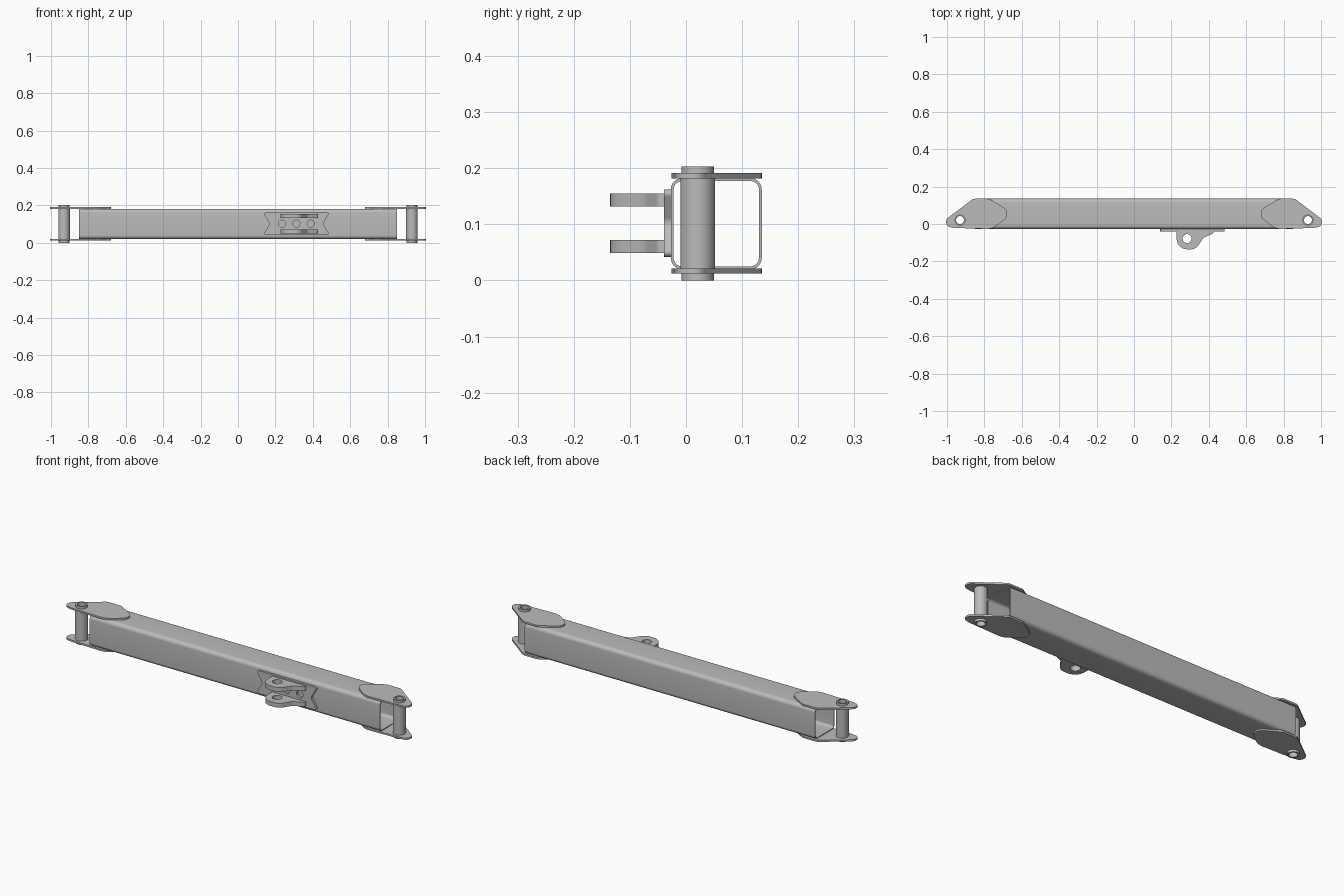
import bpy, bmesh, math
from mathutils import Matrix, Vector

if "Cube" in bpy.data.objects:
    bpy.data.objects.remove(bpy.data.objects["Cube"], do_unlink=True)

steel = bpy.data.materials.new("grey steel")
steel.use_nodes = True
GREY = (0.5, 0.5, 0.5, 1)
steel.diffuse_color = GREY
steel.node_tree.nodes["Principled BSDF"].inputs["Base Color"].default_value = GREY


def rounded(corners, steps=8):
    """Outline from (x, y, radius) corners, each filleted with an arc."""
    out = []
    for i, (x, y, r) in enumerate(corners):
        p = Vector((x, y))
        a = (Vector(corners[i - 1][:2]) - p).normalized()
        b = (Vector(corners[(i + 1) % len(corners)][:2]) - p).normalized()
        half = a.angle(b) / 2
        if r == 0 or half > 1.55:
            out.append(p)
            continue
        centre = p + (a + b).normalized() * (r / math.sin(half))
        start = p + a * (r / math.tan(half)) - centre
        end = p + b * (r / math.tan(half)) - centre
        sweep = -start.angle_signed(end)
        for k in range(steps + 1):
            t = sweep * k / steps
            out.append(centre + Matrix.Rotation(t, 2) @ start)
    return out


def circle(x, y, r, n=32):
    return [Vector((x + r * math.cos(math.tau * k / n), y + r * math.sin(math.tau * k / n)))
            for k in range(n)]


def box_outline(x0, x1, y0, y1, r):
    return rounded([(x0, y0, r), (x1, y0, r), (x1, y1, r), (x0, y1, r)])


def extrude(name, loops, low, high, matrix=Matrix()):
    """Solid from an outer loop and hole loops, from low to high along its axis."""
    curve = bpy.data.curves.new(name, 'CURVE')
    curve.dimensions, curve.fill_mode = '2D', 'BOTH'
    curve.extrude = (high - low) / 2
    for loop in loops:
        spline = curve.splines.new('POLY')
        spline.points.add(len(loop) - 1)
        spline.use_cyclic_u = True
        for point, co in zip(spline.points, loop):
            point.co = (co.x, co.y, 0, 1)
    temp = bpy.data.objects.new(name + "_outline", curve)
    bpy.context.collection.objects.link(temp)
    mesh = bpy.data.meshes.new_from_object(temp.evaluated_get(bpy.context.evaluated_depsgraph_get()))
    bpy.data.objects.remove(temp, do_unlink=True)
    bpy.data.curves.remove(curve)

    bm = bmesh.new()
    bm.from_mesh(mesh)
    bmesh.ops.remove_doubles(bm, verts=bm.verts, dist=1e-5)
    bmesh.ops.transform(bm, verts=bm.verts,
                        matrix=matrix @ Matrix.Translation((0, 0, (low + high) / 2)))
    bmesh.ops.recalc_face_normals(bm, faces=bm.faces)
    bm.to_mesh(mesh)
    bm.free()

    mesh.name = name
    mesh.materials.clear()
    mesh.materials.append(steel)
    obj = bpy.data.objects.new(name, mesh)
    bpy.context.collection.objects.link(obj)
    bpy.ops.object.select_all(action='DESELECT')
    obj.select_set(True)
    bpy.context.view_layer.objects.active = obj
    bpy.ops.object.shade_smooth_by_angle(angle=math.radians(30))
    return obj


# Axis frames: profile in (y, z) run along x, and profile in (x, z) run along -y
ALONG_X = Matrix(((0, 0, 1, 0), (1, 0, 0, 0), (0, 1, 0, 0), (0, 0, 0, 1)))
ALONG_Y = Matrix(((1, 0, 0, 0), (0, 0, -1, 0), (0, 1, 0, 0), (0, 0, 0, 1)))

# Hollow square beam
extrude("beam", [box_outline(-0.027, 0.135, 0.02, 0.182, 0.02),
                 box_outline(-0.022, 0.13, 0.025, 0.177, 0.015)], -0.85, 0.85, ALONG_X)

# End plates and hollow pins
PIN_X, PIN_Y = 0.93, 0.021
PLATE = [(0.76, -0.027, 0.08), (0.96, -0.021, 0.06), (1.004, -0.013, 0.025), (1.004, 0.026, 0.022),
         (0.86, 0.135, 0.03), (0.775, 0.135, 0.03), (0.646, 0.058, 0.04)]
for side, s in (("left", 1), ("right", -1)):
    outline = rounded([(s * x, y, r) for x, y, r in PLATE])
    for level, z in (("lower", 0.012), ("upper", 0.182)):
        extrude(f"{side}_{level}_plate", [outline, circle(s * PIN_X, PIN_Y, 0.0285)], z, z + 0.009)
    bore = circle(s * PIN_X, PIN_Y, 0.021)
    extrude(f"{side}_pin_sleeve", [circle(s * PIN_X, PIN_Y, 0.031), bore], 0.021, 0.182)
    for level, z in (("lower", 0.0), ("upper", 0.182)):
        extrude(f"{side}_{level}_pin_end", [circle(s * PIN_X, PIN_Y, 0.029), bore], z, z + 0.021)

# Bracket base with notched ends and three holes
MID_X, MID_Z = 0.312, 0.102
base = rounded([(MID_X + x, MID_Z + z, r) for x, z, r in (
    (-0.178, -0.06, 0.008), (0.178, -0.06, 0.008), (0.142, 0, 0.02),
    (0.178, 0.06, 0.008), (-0.178, 0.06, 0.008), (-0.142, 0, 0.02))])
holes = [circle(MID_X + d, MID_Z, 0.019, 24) for d in (-0.077, 0, 0.077)]
extrude("bracket_base", [base] + holes, 0.027, 0.039, ALONG_Y)

# Pair of bracket lugs
lug = rounded([(0.228, -0.038, 0), (0.228, -0.135, 0.056), (0.33, -0.135, 0.045),
               (0.372, -0.073, 0.04), (0.425, -0.05, 0.012), (0.425, -0.038, 0)])
for level, z in (("lower", 0.049), ("upper", 0.132)):
    extrude(f"{level}_lug", [lug, circle(0.284, -0.078, 0.024)], z, z + 0.023)
